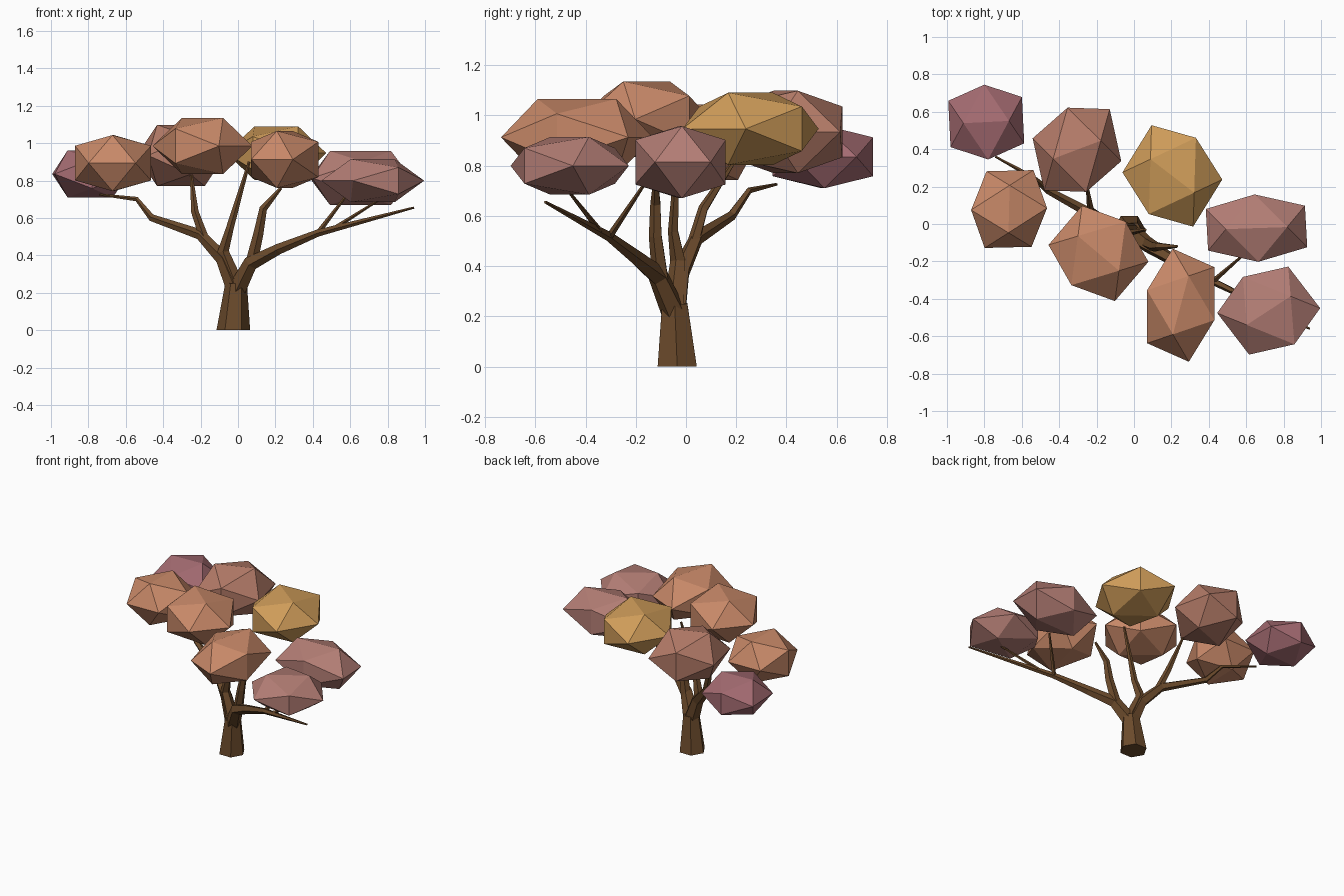
import bpy, bmesh, math
from mathutils import Vector

if "Cube" in bpy.data.objects:
    bpy.data.objects.remove(bpy.data.objects["Cube"])

PHI = (1 + math.sqrt(5)) / 2


def material(name, rgb):
    m = bpy.data.materials.new(name)
    m.diffuse_color = (*rgb, 1)
    m.use_nodes = True
    m.node_tree.nodes["Principled BSDF"].inputs["Base Color"].default_value = m.diffuse_color
    return m


def make_object(name, bm, mat):
    bmesh.ops.recalc_face_normals(bm, faces=bm.faces)
    me = bpy.data.meshes.new(name)
    bm.to_mesh(me)
    bm.free()
    me.materials.append(mat)
    ob = bpy.data.objects.new(name, me)
    bpy.context.collection.objects.link(ob)


def limb(name, path, mat, sides=5):
    """Tapered low-poly tube through (x, y, z, radius) points."""
    bm = bmesh.new()
    pts = [Vector(p[:3]) for p in path]
    rings = []
    for i, p in enumerate(pts):
        t = (pts[min(i + 1, len(pts) - 1)] - pts[max(i - 1, 0)]).normalized()
        if p.z == 0:
            t = Vector((0, 0, 1))
        a = (Vector((0, 1, 0)) - t * t.y).normalized()
        b = t.cross(a)
        rings.append([bm.verts.new(p + path[i][3] * (a * math.cos(k) + b * math.sin(k)))
                      for k in (2 * math.pi * (j + 0.5) / sides for j in range(sides))])
    for r, s in zip(rings, rings[1:]):
        for j in range(sides):
            k = (j + 1) % sides
            bm.faces.new((r[j], r[k], s[k], s[j]))
    bm.faces.new(rings[0])
    bm.faces.new(rings[-1])
    make_object(name, bm, mat)


def foliage(name, centre, v, q, z0, z1, mat):
    """Stretched icosahedron: v and q are its horizontal half axes."""
    bm = bmesh.new()
    c = Vector((*centre, (z0 + z1) / 2))
    axes = [Vector((*v, 0)) / PHI, Vector((*q, 0)) / PHI, Vector((0, 0, (z1 - z0) / 2)) / PHI]
    for s in (-1, 1):
        for t in (-PHI, PHI):
            for x, y, z in ((0, s, t), (s, t, 0), (t, 0, s)):
                bm.verts.new(c + axes[0] * x + axes[1] * y + axes[2] * z)
    bmesh.ops.convex_hull(bm, input=bm.verts)
    make_object(name, bm, mat)


bark = material("bark", (0.15, 0.07, 0.025))
orange = material("orange_leaf", (0.58, 0.25, 0.14))
pink = material("pink_leaf", (0.46, 0.21, 0.18))
rust = material("rust_leaf", (0.46, 0.20, 0.14))
plum = material("plum_leaf", (0.38, 0.15, 0.17))
gold = material("gold_leaf", (0.62, 0.33, 0.10))

# Trunk and main boughs
limb("trunk", [(-.025, -.035, 0, .09), (-.01, -.045, .25, .058)], bark, 6)
limb("left_bough", [(-.01, -.045, .21, .052), (-.08, -.02, .38, .04), (-.2, .04, .51, .03),
                    (-.46, .18, .6, .02), (-.54, .25, .70, .013), (-.74, .36, .725, .006)], bark)
limb("right_bough", [(-.01, -.045, .21, .052), (.07, -.11, .36, .042), (.22, -.2, .435, .03),
                     (.43, -.31, .52, .02), (.94, -.56, .655, .006)], bark)
limb("centre_bough", [(-.01, -.045, .24, .045), (-.08, -.03, .42, .033),
                      (-.045, -.05, .54, .022), (.06, -.03, .9, .008)], bark)

# Secondary branches
limb("left_branch", [(-.18, .03, .49, .026), (-.23, .07, .63, .021), (-.25, .2, .83, .008)], bark)
limb("right_upper_branch", [(.07, -.1, .35, .035), (.11, -.12, .52, .028),
                            (.135, -.12, .65, .022), (.23, -.12, .76, .008)], bark)
limb("right_inner_branch", [(.42, -.31, .51, .015), (.58, -.17, .72, .007)], bark)
limb("right_outer_branch", [(.5, -.34, .535, .013), (.76, -.47, .70, .006)], bark)

# Foliage clumps: centre, horizontal half axes, bottom, top, colour
clumps = [
    ((-.79, .545), (-.01, .2), (.197, .01), .71, .96, plum),
    ((-.668, .08), (.203, .005), (.005, .205), .743, 1.043, orange),
    ((-.305, .397), (-.05, .225), (.206, .078), .77, 1.098, rust),
    ((-.19, -.157), (.145, .17), (.1775, -.15), .834, 1.135, orange),
    ((.205, .257), (.126, .204), (.189, -.145), .803, 1.09, gold),
    ((.25, -.434), (.18, -.08), (.068, .253), .76, 1.065, orange),
    ((.655, -.022), (-.01, .18), (.265, .009), .67, .957, pink),
    ((.72, -.463), (-.138, .18), (.19, .124), .684, .914, pink),
]
for i, data in enumerate(clumps, 1):
    foliage(f"foliage_{i}", *data)
